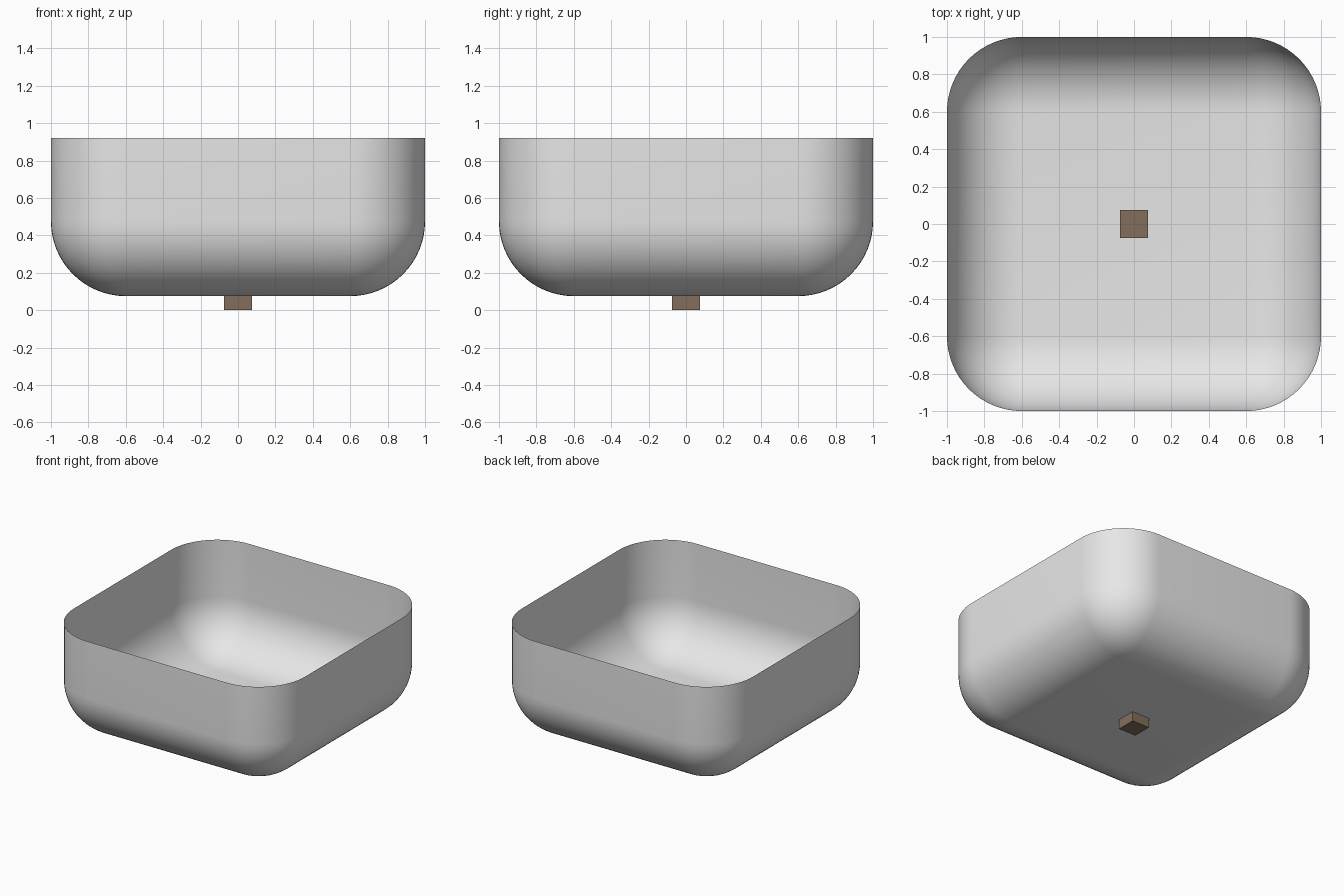
import bpy, bmesh
from mathutils import Matrix

if "Cube" in bpy.data.objects:
    bpy.data.objects.remove(bpy.data.objects["Cube"])

FLOOR, RIM, RADIUS = 0.075, 0.92, 0.4


def material(name, rgb):
    m = bpy.data.materials.new(name)
    m.diffuse_color = (*rgb, 1)
    m.use_nodes = True
    m.node_tree.nodes["Principled BSDF"].inputs["Base Color"].default_value = m.diffuse_color
    return m


def add_object(name, bm, mat, smooth):
    mesh = bpy.data.meshes.new(name)
    for f in bm.faces:
        f.smooth = smooth
    bm.to_mesh(mesh)
    bm.free()
    mesh.materials.append(mat)
    ob = bpy.data.objects.new(name, mesh)
    bpy.context.collection.objects.link(ob)
    return ob


# Basin: rounded cube cut open at the rim, a single-skin shell
bm = bmesh.new()
bmesh.ops.create_cube(bm, size=2, matrix=Matrix.Translation((0, 0, FLOOR + 1)))
bmesh.ops.bevel(bm, geom=bm.edges[:], offset=RADIUS, offset_type='OFFSET',
                segments=16, profile=0.5, affect='EDGES')
bmesh.ops.bisect_plane(bm, geom=bm.verts[:] + bm.edges[:] + bm.faces[:],
                       plane_co=(0, 0, RIM), plane_no=(0, 0, 1), clear_outer=True)
add_object("basin", bm, material("light grey", (0.8, 0.8, 0.8)), True)

# Drain plug: small cube centred on the basin floor
bm = bmesh.new()
bmesh.ops.create_cube(bm, size=2 * FLOOR, matrix=Matrix.Translation((0, 0, FLOOR)))
add_object("drain_plug", bm, material("brown", (0.228, 0.159, 0.109)), False)
